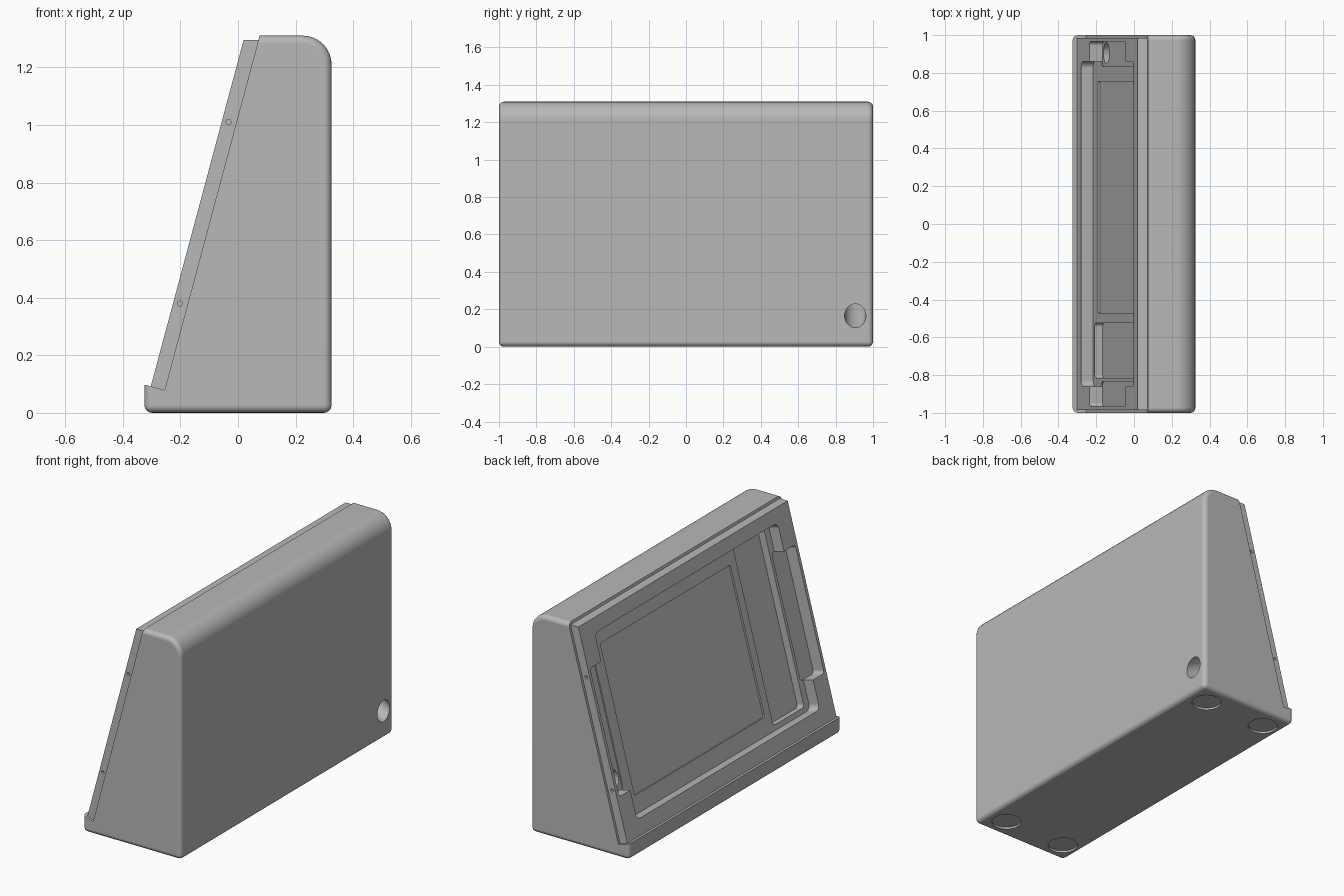
import bpy, bmesh
from math import sin, cos, pi, radians
from mathutils import Matrix, Vector

if "Cube" in bpy.data.objects:
    bpy.data.objects.remove(bpy.data.objects["Cube"])

grey = bpy.data.materials.new("plain_grey")
grey.use_nodes = True
colour = (0.48, 0.48, 0.48, 1)
grey.diffuse_color = colour
grey.node_tree.nodes["Principled BSDF"].inputs["Base Color"].default_value = colour

# Frame of the sloping face: x runs up the slope, y along the body, z outwards
TILT = radians(15)
UP = Vector((sin(TILT), 0, cos(TILT)))
OUT = Vector((-cos(TILT), 0, sin(TILT)))
FOOT = Vector((-0.303, 0, 0.092))
SLOPE = Matrix.Translation(FOOT) @ Matrix((UP, (0, 1, 0), OUT)).transposed().to_4x4()


def prism(points, offset):
    """Closed solid made by extruding a flat outline."""
    bm = bmesh.new()
    face = bm.faces.new([bm.verts.new(p) for p in points])
    new = bmesh.ops.extrude_face_region(bm, geom=[face])["geom"]
    bmesh.ops.translate(bm, vec=offset, verts=[v for v in new if isinstance(v, bmesh.types.BMVert)])
    bmesh.ops.recalc_face_normals(bm, faces=bm.faces)
    return bm


def add_object(name, bm):
    mesh = bpy.data.meshes.new(name)
    bm.to_mesh(mesh)
    bm.free()
    mesh.materials.append(grey)
    obj = bpy.data.objects.new(name, mesh)
    bpy.context.collection.objects.link(obj)
    return obj


def arc(cx, cy, r, start, steps):
    return [(cx + r * cos(start + pi / 2 * i / steps), cy + r * sin(start + pi / 2 * i / steps))
            for i in range(steps + 1)]


def slope_cutter(name, s0, s1, y0, y1, depth, r):
    """Rounded block sunk into the sloping face."""
    corners = [(s1 - r, y1 - r), (s0 + r, y1 - r), (s0 + r, y0 + r), (s1 - r, y0 + r)]
    outline = [p for i, c in enumerate(corners) for p in arc(*c, r, i * pi / 2, 6)]
    bm = prism([(x, y, -depth) for x, y in outline], (0, 0, depth + 0.05))
    bm.transform(SLOPE)
    return add_object(name, bm)


def rod_cutter(name, start, end, r, sides=32):
    start, end = Vector(start), Vector(end)
    axis = end - start
    bm = bmesh.new()
    bmesh.ops.create_cone(bm, cap_ends=True, segments=sides, radius1=r, radius2=r, depth=axis.length)
    bm.transform(Matrix.Translation((start + end) / 2) @ axis.to_track_quat("Z", "Y").to_matrix().to_4x4())
    return add_object(name, bm)


def activate(obj):
    bpy.ops.object.select_all(action="DESELECT")
    obj.select_set(True)
    bpy.context.view_layer.objects.active = obj


def cut(obj, cutters):
    activate(obj)
    for c in cutters:
        mod = obj.modifiers.new("cut", "BOOLEAN")
        mod.operation, mod.solver, mod.object = "DIFFERENCE", "EXACT", c
        bpy.ops.object.modifier_apply(modifier=mod.name)


# Wedge body with a small lip at the foot of the slope
profile = [(-0.325, 0), (0.325, 0)] + arc(0.225, 1.21, 0.1, 0, 8)
profile += [(0.075, 1.31), (-0.255, 0.079), (-0.325, 0.098)]
bm = prism([(x, -1, z) for x, z in profile], (0, 2, 0))


def is_rounded(edge):
    a, b = (v.co for v in edge.verts)
    if abs(a.y - b.y) > 1:
        return max(a.z, b.z) < 0.01
    on_slope = [any(abs(p.x - x) < 0.002 and abs(p.z - z) < 0.002 for x, z in profile[-3:-1])
                for p in (a, b)]
    on_lip = max(a.z, b.z) < 0.1 and min(a.z, b.z) > 0.05
    return not all(on_slope) and not on_lip


bmesh.ops.bevel(bm, geom=[e for e in bm.edges if is_rounded(e)], offset=0.027,
                segments=4, profile=0.5, affect="EDGES", clamp_overlap=True)
body = add_object("wedge_body", bm)

# Face panel lying on the slope
thick = 0.052
low = FOOT - UP * 0.002
back = low - OUT * thick
top_z, top_x = 1.295, 0.0195
outline = [(low.x, low.z), (back.x, back.z), (top_x + thick / cos(TILT), top_z), (top_x, top_z)]
panel = add_object("face_panel", prism([(x, -0.985, z) for x, z in outline], (0, 1.97, 0)))

# Recesses shared by the panel and the body
recesses = [
    slope_cutter("main_recess_cutter", 0.09, 1.165, -0.86, 0.86, 0.066, 0.035),
    slope_cutter("screen_recess_cutter", 0.19, 1.066, -0.47, 0.755, 0.076, 0.01),
    slope_cutter("strip_recess_cutter", 0.12, 1.15, -0.815, -0.525, 0.11, 0.02),
]
for side, name in ((1, "left"), (-1, "right")):
    y0, y1 = sorted((side * 0.835, side * 0.965))
    recesses.append(slope_cutter(name + "_notch_cutter", 0.26, 1.0, y0, y1, 0.072, 0.02))

# Cable tunnel and shallow round foot sockets
tunnel = rod_cutter("tunnel_cutter", (-0.19, 0.905, 0.42), (0.4, 0.905, 0.128), 0.057)
sockets = [rod_cutter("socket_cutter", (x, y, -0.05), (x, y, 0.012), 0.082)
           for x in (-0.21, 0.2) for y in (-0.87, 0.87)]

# Pin holes in the panel ends
pins = [rod_cutter("pin_cutter", (x, e * 0.97, z), (x, e * 1.1, z), 0.009, 16)
        for x, z in ((-0.033, 1.01), (-0.202, 0.38)) for e in (-1, 1)]

cut(body, recesses + [tunnel] + sockets)
cut(panel, recesses + pins)
for c in recesses + [tunnel] + sockets + pins:
    bpy.data.objects.remove(c)

# Smooth fillets, flat faces
for obj in (body, panel):
    activate(obj)
    bpy.ops.object.shade_smooth_by_angle(angle=radians(30))
    mod = obj.modifiers.new("even_shading", "WEIGHTED_NORMAL")
    mod.keep_sharp = True
